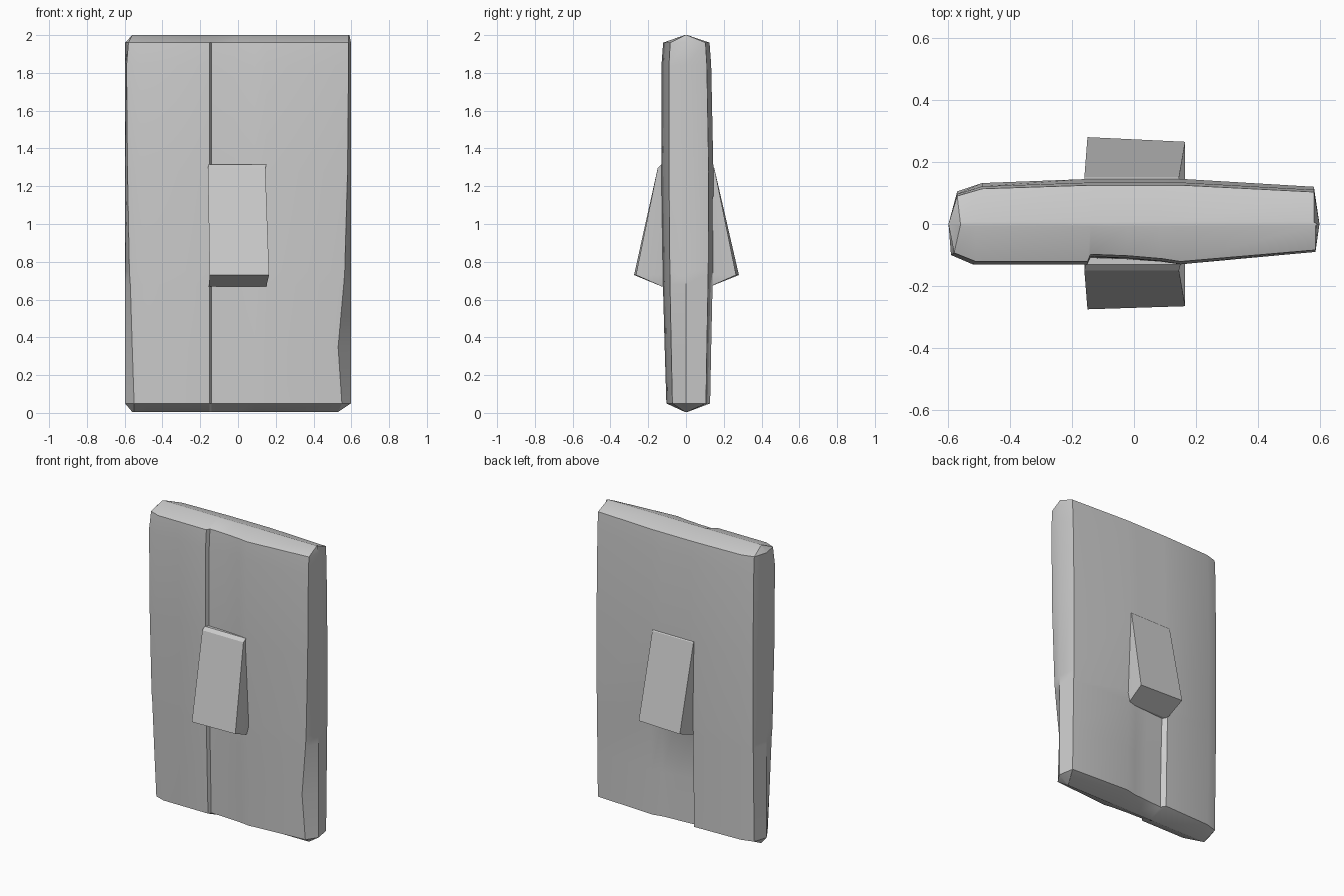
import bpy, bmesh

cube = bpy.data.objects.get("Cube")
if cube:
    bpy.data.objects.remove(cube)

grey = bpy.data.materials.new("plain grey")
grey.use_nodes = True
grey.diffuse_color = (0.6, 0.6, 0.6, 1)
grey.node_tree.nodes["Principled BSDF"].inputs["Base Color"].default_value = (0.6, 0.6, 0.6, 1)


def loft(name, rings, angle):
    """Skin a list of equal-length vertex rings and close both ends."""
    bm = bmesh.new()
    rows = [[bm.verts.new(p) for p in ring] for ring in rings]
    n = len(rows[0])
    for low, high in zip(rows, rows[1:]):
        for i in range(n):
            j = (i + 1) % n
            bm.faces.new((low[i], low[j], high[j], high[i]))
    bm.faces.new(rows[0][::-1])
    bm.faces.new(rows[-1])
    bmesh.ops.recalc_face_normals(bm, faces=bm.faces)
    mesh = bpy.data.meshes.new(name)
    bm.to_mesh(mesh)
    bm.free()
    mesh.materials.append(grey)
    obj = bpy.data.objects.new(name, mesh)
    bpy.context.collection.objects.link(obj)
    bpy.ops.object.select_all(action='DESELECT')
    obj.select_set(True)
    bpy.context.view_layer.objects.active = obj
    bpy.ops.object.shade_smooth_by_angle(angle=angle)
    return obj


def slab_ring(z, left, right, front, back, groove, back_groove):
    """Cross-section of the slab, with a shallow channel down each face."""
    f = [(left, -0.10), (left + 0.07, -0.13), (-0.15, -0.13),
         (-0.14, -0.13 + groove), (-0.02, -0.13 + groove * 0.8),
         (0.09, -0.13 + groove * 0.4), (0.15, -0.13), (right, -0.09)]
    b = [(0.58, 0.12), (0.16, 0.145), (0.09, 0.145 - back_groove * 0.5),
         (0, 0.145 - back_groove * 0.7), (-0.13, 0.145 - back_groove),
         (-0.15, 0.145), (-0.49, 0.132), (-0.57, 0.105)]
    pts = [(x, y * front, z) for x, y in f] + [(0.598, 0.0, z)]
    return pts + [(x, y * back, z) for x, y in b] + [(-0.598, 0.0, z)]


def ridge(ring, z, left, right):
    """Narrow centre line that closes the slab at one end."""
    return [(min(max(x, left), right), y * 0.06, z) for x, y, _ in ring]


# Slab: z, left front edge, right front edge, front and back scale, channels
levels = [
    (0.05, -0.55, 0.55, 0.80, 0.88, 0.025, 0.035),
    (0.35, -0.56, 0.53, 0.87, 0.92, 0.025, 0.035),
    (0.68, -0.57, 0.56, 0.94, 0.97, 0.025, 0.03),
    (0.75, -0.575, 0.565, 0.95, 0.98, 0.025, 0.0),
    (1.28, -0.585, 0.58, 1.0, 1.0, 0.02, 0.0),
    (1.84, -0.59, 0.585, 1.0, 0.92, 0.025, 0.0),
    (1.96, -0.58, 0.585, 0.93, 0.86, 0.025, 0.0),
]
body = [slab_ring(*level) for level in levels]
rings = [ridge(body[0], 0.005, -0.56, 0.53)] + body + [ridge(body[-1], 2.0, -0.56, 0.59)]
loft("switch_plate", rings, 0.45)


# Wedges: a sloped lever that grows outward toward its lower end
def wedge(name, side, tip_left, tip_right):
    root = 0.08 * side
    levels = [(0.67, 0.13, 0.13, -0.155, 0.15),
              (0.73, tip_left, tip_right, -0.15, 0.165),
              (1.295, 0.15, 0.15, -0.16, 0.145),
              (1.315, 0.13, 0.13, -0.155, 0.15)]
    loft(name, [[(x0, root, z), (x1, root, z), (x1, b * side, z), (x0, a * side, z)]
                for z, a, b, x0, x1 in levels], 0.35)


wedge("front_lever", -1, 0.275, 0.265)
wedge("back_lever", 1, 0.28, 0.265)
